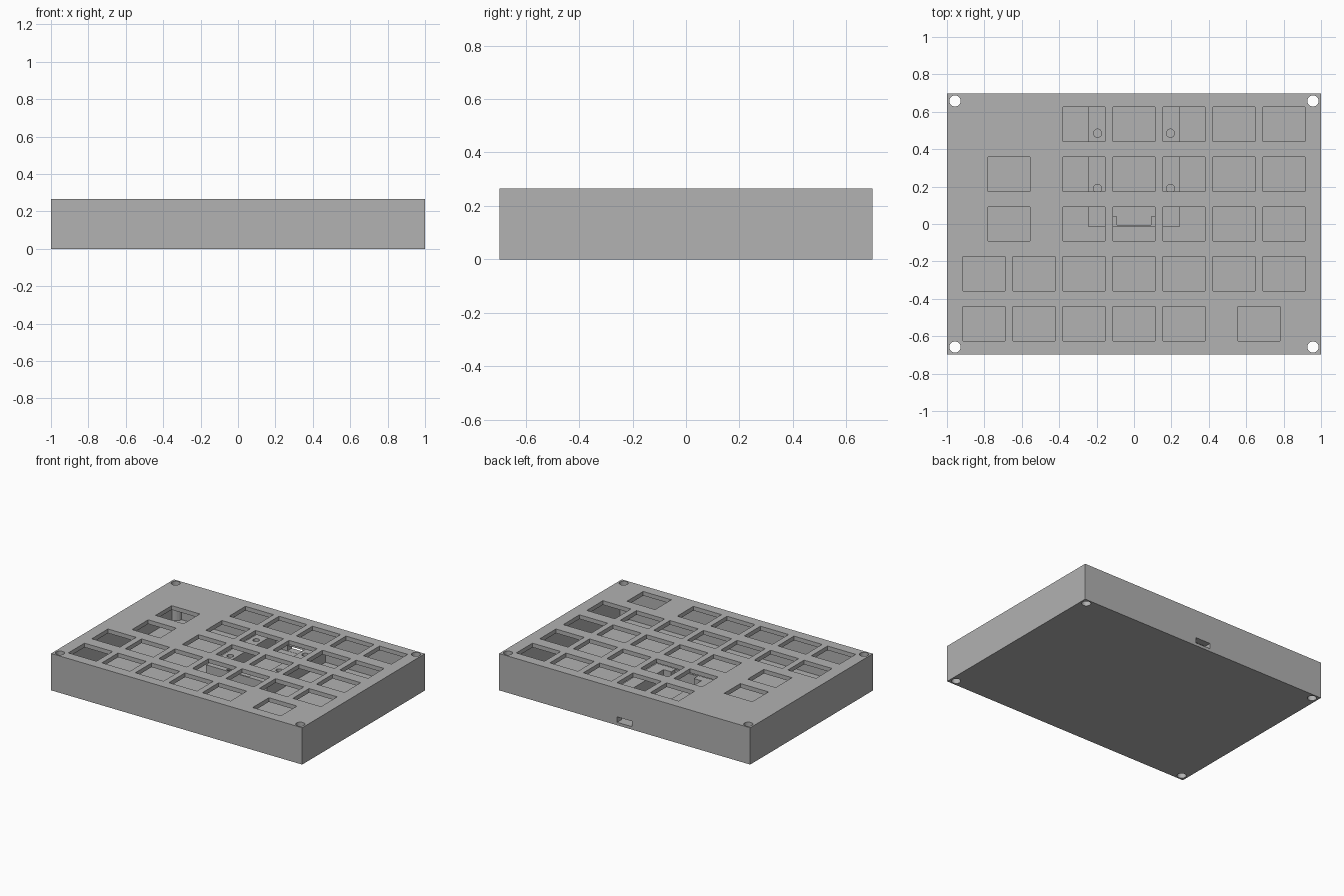
import bpy
import bmesh
from mathutils import Matrix, Vector

old = bpy.data.objects.get("Cube")
if old:
    bpy.data.objects.remove(old)

WIDTH, DEPTH, HEIGHT = 2.0, 1.396, 0.265
WALL, FLOOR, PLATE = 0.05, 0.02, 0.03
PITCH = 0.267

grey = bpy.data.materials.new("plain_grey")
grey.use_nodes = True
colour = (0.445, 0.445, 0.445, 1.0)
grey.diffuse_color = colour
grey.node_tree.nodes["Principled BSDF"].inputs["Base Color"].default_value = colour


def box(bm, x0, x1, y0, y1, z0, z1):
    centre = Vector((x0 + x1, y0 + y1, z0 + z1)) / 2
    scale = Matrix.Diagonal((x1 - x0, y1 - y0, z1 - z0, 1))
    bmesh.ops.create_cube(bm, size=1, matrix=Matrix.Translation(centre) @ scale)


def cylinder(bm, x, y, radius, z0, z1):
    bmesh.ops.create_cone(bm, cap_ends=True, segments=32, radius1=radius,
                          radius2=radius, depth=z1 - z0,
                          matrix=Matrix.Translation((x, y, (z0 + z1) / 2)))


def make_object(name, bm):
    bmesh.ops.recalc_face_normals(bm, faces=bm.faces)
    mesh = bpy.data.meshes.new(name)
    bm.to_mesh(mesh)
    bm.free()
    mesh.materials.append(grey)
    obj = bpy.data.objects.new(name, mesh)
    bpy.context.collection.objects.link(obj)
    return obj


def cut(target, cutter):
    """Subtract cutter from target, then remove it."""
    cutter.hide_render = True
    mod = target.modifiers.new("cut", "BOOLEAN")
    mod.operation = "DIFFERENCE"
    mod.solver = "EXACT"
    mod.object = cutter
    graph = bpy.context.evaluated_depsgraph_get()
    mesh = bpy.data.meshes.new_from_object(target.evaluated_get(graph))
    target.modifiers.remove(mod)
    target.data = mesh
    bpy.data.objects.remove(cutter)


corners = [(sx * 0.957, sy * 0.658) for sx in (-1, 1) for sy in (-1, 1)]

# Outer case block
bm = bmesh.new()
box(bm, -WIDTH / 2, WIDTH / 2, -DEPTH / 2, DEPTH / 2, 0, HEIGHT)
case = make_object("case", bm)

# Hollow inside, leaving round screw posts in the corners
bm = bmesh.new()
ix, iy = WIDTH / 2 - WALL, DEPTH / 2 - WALL
box(bm, -ix, ix, -iy, iy, FLOOR, HEIGHT - PLATE)
cavity = make_object("cavity_cutter", bm)
bm = bmesh.new()
for x, y in corners:
    cylinder(bm, x, y, 0.055, -0.1, HEIGHT + 0.1)
cut(cavity, make_object("post_cutter", bm))
cut(case, cavity)

# Key openings, from the back row to the front row
rows = {
    2: (-1, 0, 1, 2, 3),
    1: (-2.5, -1, 0, 1, 2, 3),
    0: (-2.5, -1, 0, 1, 2, 3),
    -1: (-3, -2, -1, 0, 1, 2, 3),
    -2: (-3, -2, -1, 0, 1, 2.5),
}
bm = bmesh.new()
for row, columns in rows.items():
    for column in columns:
        x, y = column * PITCH, row * PITCH
        box(bm, x - 0.112, x + 0.112, y - 0.092, y + 0.092,
            HEIGHT - PLATE - 0.02, HEIGHT + 0.05)
cut(case, make_object("key_cutter", bm))

# Corner screw holes and cable port in the back wall
bm = bmesh.new()
for x, y in corners:
    cylinder(bm, x, y, 0.03, -0.1, HEIGHT + 0.1)
box(bm, -0.06, 0.06, iy - 0.02, DEPTH / 2 + 0.05, FLOOR + 0.001, 0.06)
cut(case, make_object("opening_cutter", bm))

# Circuit board holder: two rails joined by a thin front stop
half = [(0.243, -0.015), (0.243, 0.66), (0.15, 0.66),
        (0.15, 0.04), (0.09, 0.04), (0.09, -0.005)]
outline = half + [(-x, y) for x, y in reversed(half)]
bm = bmesh.new()
face = bm.faces.new([bm.verts.new((x, y, FLOOR - 0.005)) for x, y in outline])
extruded = bmesh.ops.extrude_face_region(bm, geom=[face], use_keep_orig=True)
top = [v for v in extruded["geom"] if isinstance(v, bmesh.types.BMVert)]
bmesh.ops.translate(bm, verts=top, vec=(0, 0, 0.11))
holder = make_object("board_holder", bm)

# Screw holes in the rails
bm = bmesh.new()
for x in (-0.195, 0.195):
    for y in (0.19, 0.485):
        cylinder(bm, x, y, 0.022, 0.04, 0.2)
cut(holder, make_object("rail_hole_cutter", bm))
